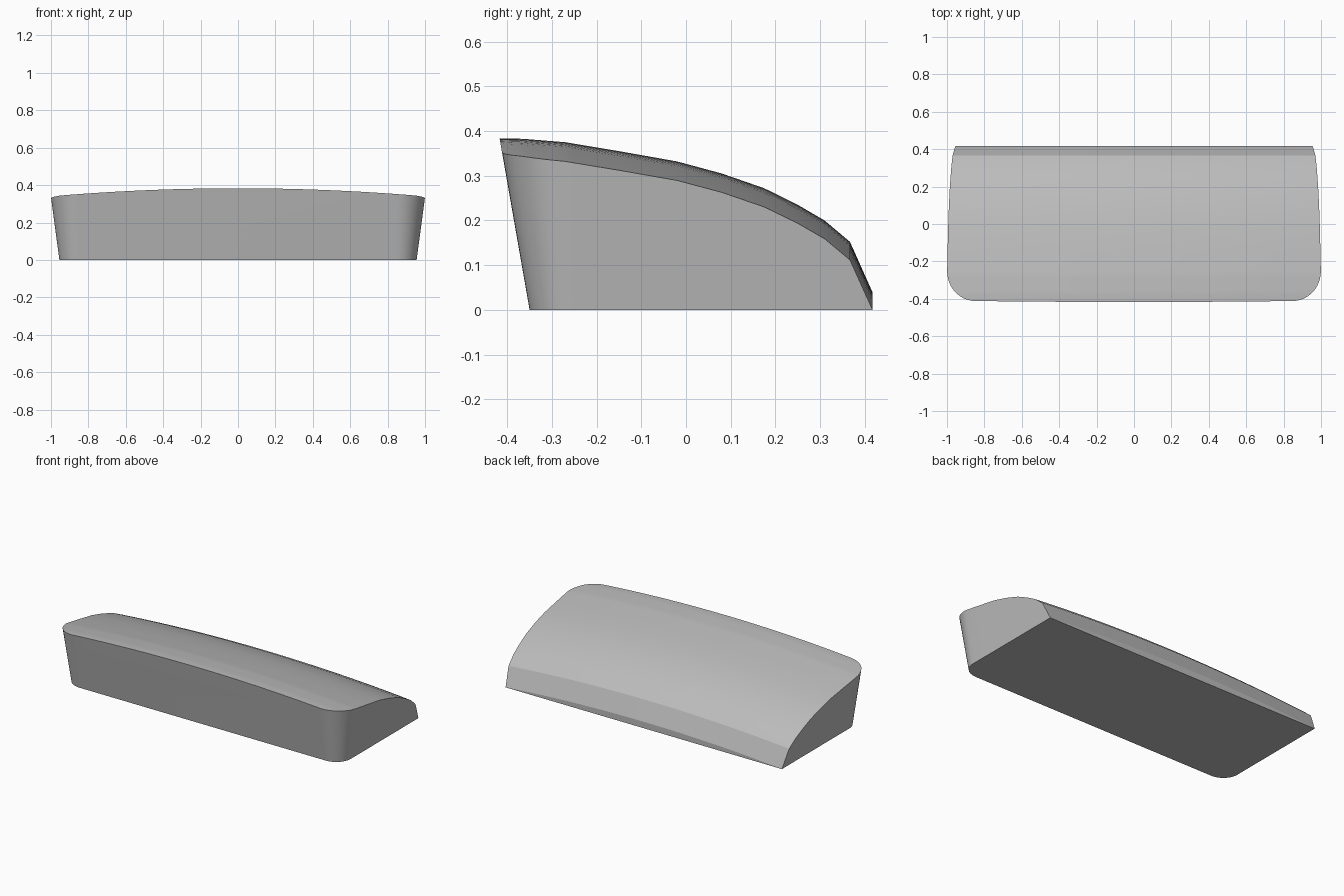
import bpy, bmesh, math

cube = bpy.data.objects.get("Cube")
if cube:
    bpy.data.objects.remove(cube, do_unlink=True)

# Centre-line height profile (y, z) and sideways crown of the top
PROFILE = [(-0.417, 0.383), (-0.37, 0.383), (-0.27, 0.375), (-0.15, 0.355),
           (-0.02, 0.332), (0.08, 0.305), (0.175, 0.272), (0.25, 0.235),
           (0.31, 0.2), (0.367, 0.152), (0.417, 0.04)]
CROWN = 0.043
CX, CY, RX, RY = 0.85, -0.25, 0.105, 0.10     # front corner arc at the base
SIDE_DRAFT, FRONT_DRAFT = 0.134, 0.175
ARC, COLS = 12, 24


def top_z(x, y):
    y = min(max(y, PROFILE[0][0]), PROFILE[-1][0])
    for (y0, z0), (y1, z1) in zip(PROFILE, PROFILE[1:]):
        if y <= y1:
            return z0 + (z1 - z0) * (y - y0) / (y1 - y0) - CROWN * x * x


def arc_wall(a):
    """Drafted wall round the front corner, as a function of height."""
    return lambda z: (CX + (RX + SIDE_DRAFT * z) * math.sin(a),
                      CY - (RY + FRONT_DRAFT * z) * math.cos(a))


def side_wall(y):
    return lambda z: (CX + RX + SIDE_DRAFT * z, y)


def meet_top(wall):
    z = 0.3
    for _ in range(30):
        z = top_z(*wall(z))
    return (*wall(z), z)


walls = [arc_wall(math.pi / 2 * i / ARC) for i in range(ARC + 1)]
walls += [side_wall(y) for y, _ in PROFILE if y > CY]

# Crowned top, row by row from front to back
bm = bmesh.new()
rows, base = [], []
for i, wall in enumerate(walls):
    ex, ey, ez = meet_top(wall)
    row = []
    for j in range(COLS + 1):
        x = ex * (2 * j / COLS - 1)
        if i == 0:      # the front edge follows the leaning front face
            front = meet_top(lambda z: (x, CY - RY - FRONT_DRAFT * z))
            row.append(bm.verts.new(front))
        else:
            row.append(bm.verts.new((x, ey, top_z(x, ey))))
    rows.append(row)
    bx, by = wall(0)
    base.append((bm.verts.new((-bx, by, 0)), bm.verts.new((bx, by, 0))))

for a, b in zip(rows, rows[1:]):
    for j in range(COLS):
        bm.faces.new((a[j], a[j + 1], b[j + 1], b[j]))

# Side walls, front, back and underside
for i in range(len(rows) - 1):
    for end, side in ((0, 0), (-1, 1)):
        bm.faces.new((rows[i][end], rows[i + 1][end],
                      base[i + 1][side], base[i][side]))
bm.faces.new(rows[0] + [base[0][1], base[0][0]])
bm.faces.new(rows[-1] + [base[-1][1], base[-1][0]])
bm.faces.new([p[0] for p in base] + [p[1] for p in reversed(base)])
bmesh.ops.recalc_face_normals(bm, faces=bm.faces)

mesh = bpy.data.meshes.new("wedge_body")
bm.to_mesh(mesh)
bm.free()
body = bpy.data.objects.new("wedge_body", mesh)
bpy.context.collection.objects.link(body)

# Plain grey
grey = bpy.data.materials.new("plain_grey")
grey.use_nodes = True
colour = (0.5, 0.5, 0.5, 1)
grey.diffuse_color = colour
grey.node_tree.nodes["Principled BSDF"].inputs["Base Color"].default_value = colour
mesh.materials.append(grey)

bpy.ops.object.select_all(action='DESELECT')
body.select_set(True)
bpy.context.view_layer.objects.active = body
bpy.ops.object.shade_smooth_by_angle(angle=math.radians(18))
